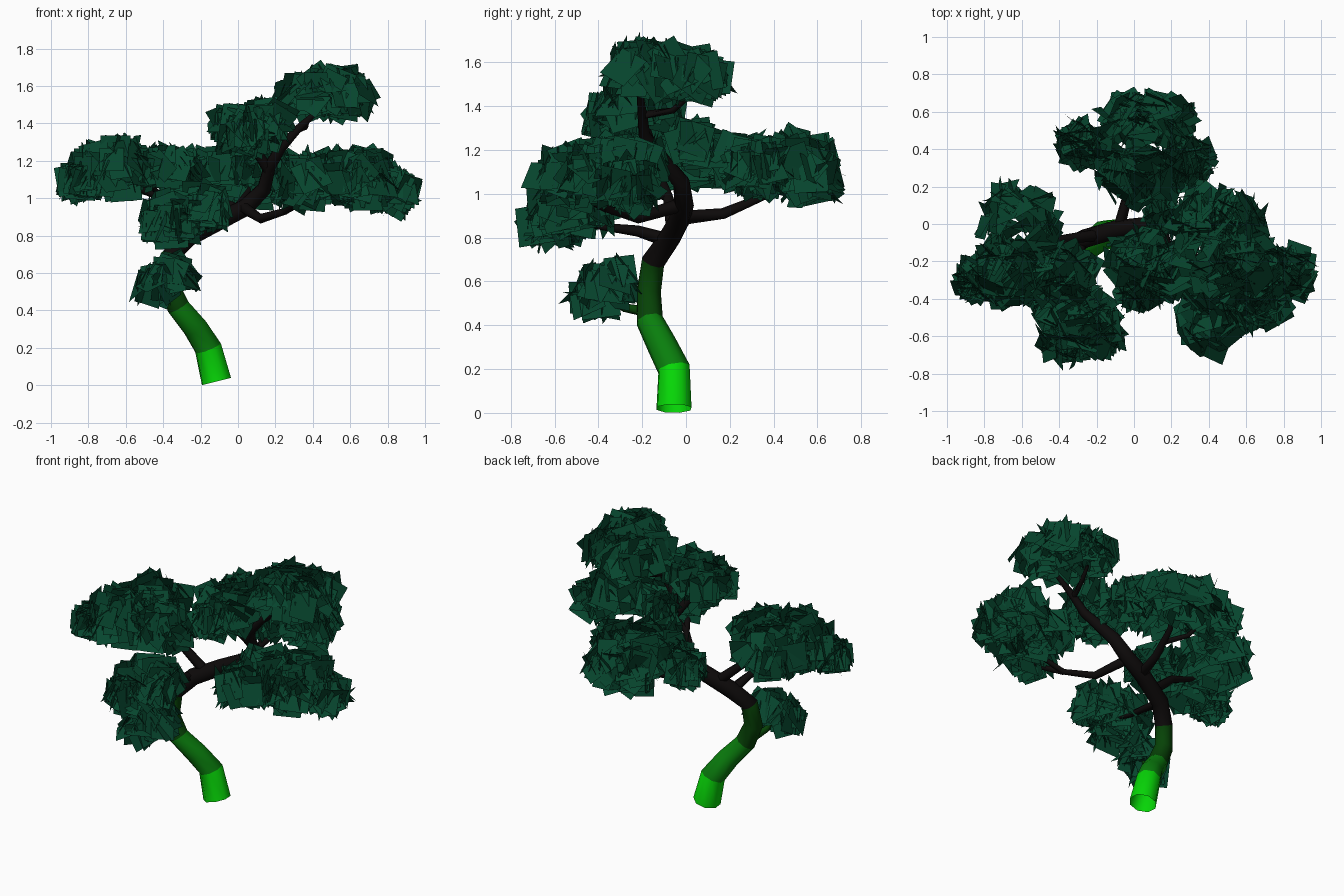
import bpy, bmesh, math, random
from mathutils import Vector, Matrix

random.seed(4)
if "Cube" in bpy.data.objects:
    bpy.data.objects.remove(bpy.data.objects["Cube"], do_unlink=True)


def material(name, rgb):
    m = bpy.data.materials.new(name)
    m.use_nodes = True
    m.diffuse_color = (*rgb, 1)
    m.node_tree.nodes["Principled BSDF"].inputs["Base Color"].default_value = (*rgb, 1)
    return m


BARK = [material("bright green bark", (0.002, 0.68, 0.002)),
        material("mid green bark", (0.003, 0.21, 0.004)),
        material("dark green bark", (0.002, 0.055, 0.002)),
        material("black bark", (0.004, 0.003, 0.003))]
LEAF = material("deep green leaves", (0.002, 0.06, 0.027))


def make_object(name, bm, mats):
    mesh = bpy.data.meshes.new(name)
    bm.to_mesh(mesh)
    bm.free()
    for m in mats:
        mesh.materials.append(m)
    obj = bpy.data.objects.new(name, mesh)
    bpy.context.collection.objects.link(obj)
    return obj


def tube(name, points, radii, mats, sides=8, slots=None):
    """Sweep a polygon along a path, open at the base and closed at the tip."""
    bm = bmesh.new()
    pts = [Vector(p) for p in points]
    rings = []
    for i, (p, r) in enumerate(zip(pts, radii)):
        d = pts[min(i + 1, len(pts) - 1)] - pts[max(i - 1, 0)]
        side = d.cross(Vector((0.3, 1, 0.1))).normalized()
        up = side.cross(d).normalized()
        angles = [math.tau * k / sides for k in range(sides)]
        rings.append([bm.verts.new(p + r * (side * math.cos(a) + up * math.sin(a))) for a in angles])
    for i in range(len(rings) - 1):
        for k in range(sides):
            n = (k + 1) % sides
            f = bm.faces.new((rings[i][k], rings[i][n], rings[i + 1][n], rings[i + 1][k]))
            f.material_index = slots[i] if slots else 0
    bm.faces.new(rings[-1]).material_index = slots[-1] if slots else 0
    bmesh.ops.recalc_face_normals(bm, faces=bm.faces)
    obj = make_object(name, bm, mats)
    bpy.ops.object.select_all(action="DESELECT")
    obj.select_set(True)
    bpy.context.view_layer.objects.active = obj
    bpy.ops.object.shade_smooth_by_angle(angle=math.radians(65))


def foliage(name, blobs, count):
    """Scatter large square leaf cards through a few ellipsoids."""
    bm = bmesh.new()
    for centre, half in blobs:
        for _ in range(count):
            size = random.uniform(0.06, 0.09)
            # even spread seen from above, domed in height
            r, yaw = math.sqrt(random.random()), random.uniform(0, math.tau)
            d = Vector((r * math.cos(yaw), r * math.sin(yaw),
                        random.uniform(-1, 1) * math.sqrt(1 - r * r)))
            reach = [max(h - 0.8 * size, 0.02) for h in half]
            pos = Vector(centre) + Vector([a * b for a, b in zip(d, reach)])
            # cards face outwards and somewhat up, loosely turned
            rot = (Matrix.Rotation(yaw + random.gauss(0, 0.45), 4, "Z")
                   @ Matrix.Rotation(math.pi / 2 - 0.3 + random.gauss(0, 0.35), 4, "Y")
                   @ Matrix.Rotation(random.gauss(0, 0.3), 4, "Z"))
            bmesh.ops.create_grid(bm, x_segments=1, y_segments=1, size=size,
                                  matrix=Matrix.Translation(pos) @ rot)
    make_object(name, bm, [LEAF])


# trunk, coloured in bands from the root upwards
tube("trunk",
     [(-0.115, -0.055, 0.02), (-0.16, -0.055, 0.2), (-0.23, -0.11, 0.31), (-0.32, -0.165, 0.42),
      (-0.375, -0.17, 0.55), (-0.36, -0.15, 0.69), (-0.27, -0.08, 0.79), (-0.1, -0.03, 0.88),
      (0.04, -0.01, 0.95), (0.14, -0.02, 1.05), (0.17, -0.12, 1.17), (0.23, -0.19, 1.27),
      (0.32, -0.2, 1.37), (0.42, -0.21, 1.46)],
     [0.084, 0.076, 0.069, 0.063, 0.058, 0.054, 0.052, 0.05, 0.046, 0.04, 0.034, 0.028, 0.022, 0.014],
     BARK, slots=[0, 1, 1, 2, 2] + [3] * 8)

# branches
BRANCHES = {
    "left_branch": [(0.03, -0.02, 0.95), (0.12, -0.22, 0.89), (0.25, -0.36, 0.93), (0.5, -0.44, 1.06)],
    "left_branch_twig": [(0.25, -0.36, 0.93), (0.33, -0.5, 1.0), (0.38, -0.58, 1.08)],
    "back_branch": [(-0.08, -0.02, 0.89), (-0.03, 0.17, 0.91), (0.02, 0.36, 0.99), (0.1, 0.5, 1.1)],
    "back_branch_twig": [(0.0, 0.26, 0.95), (-0.12, 0.36, 1.0), (-0.18, 0.4, 1.08)],
    "right_branch": [(-0.2, -0.06, 0.84), (-0.36, -0.08, 0.98), (-0.5, -0.1, 1.04), (-0.65, -0.14, 1.12)],
    "right_branch_twig": [(-0.36, -0.08, 0.98), (-0.44, -0.22, 1.04), (-0.5, -0.3, 1.1)],
    "front_branch": [(-0.28, -0.09, 0.79), (-0.3, -0.22, 0.83), (-0.3, -0.38, 0.85), (-0.28, -0.56, 0.88)],
    "upper_branch": [(0.17, -0.1, 1.14), (0.1, -0.17, 1.25), (0.05, -0.2, 1.36)],
    "crown_twig": [(0.31, -0.19, 1.36), (0.36, -0.06, 1.38), (0.38, 0.02, 1.45)],
}
for name, path in BRANCHES.items():
    thick = 0.02 if "twig" in name else 0.033
    tube(name, path, [thick * (1 - 0.22 * i) for i in range(len(path))], [BARK[3]], sides=6)
tube("low_branch", [(-0.37, -0.17, 0.46), (-0.39, -0.28, 0.48), (-0.39, -0.38, 0.55)],
     [0.025, 0.02, 0.014], [BARK[2]], sides=6)

# foliage clumps, each a few overlapping ellipsoids: centre, half size
foliage("right_foliage", [((-0.63, -0.02, 1.17), (0.26, 0.27, 0.17)),
                          ((-0.65, -0.26, 1.16), (0.29, 0.22, 0.18)),
                          ((-0.4, -0.26, 1.15), (0.24, 0.19, 0.14)),
                          ((-0.85, -0.3, 1.09), (0.14, 0.14, 0.1))], 75)
foliage("left_foliage", [((0.4, -0.52, 1.08), (0.22, 0.23, 0.16)),
                         ((0.46, -0.34, 1.14), (0.25, 0.22, 0.13)),
                         ((0.66, -0.28, 1.14), (0.22, 0.24, 0.14)),
                         ((0.66, -0.42, 1.08), (0.2, 0.17, 0.14)),
                         ((0.83, -0.26, 1.04), (0.16, 0.17, 0.13))], 60)
foliage("back_foliage", [((0.04, 0.44, 1.16), (0.33, 0.27, 0.14)),
                         ((0.04, 0.27, 1.15), (0.3, 0.2, 0.13)),
                         ((0.08, 0.56, 1.08), (0.28, 0.18, 0.15)),
                         ((-0.29, 0.44, 1.14), (0.14, 0.15, 0.12)),
                         ((0.3, 0.34, 1.11), (0.15, 0.18, 0.13))], 65)
foliage("front_foliage", [((-0.31, -0.5, 0.92), (0.27, 0.22, 0.15)),
                          ((-0.2, -0.54, 0.94), (0.19, 0.2, 0.14)),
                          ((-0.36, -0.62, 0.86), (0.2, 0.15, 0.12))], 50)
foliage("low_foliage", [((-0.34, -0.36, 0.6), (0.17, 0.17, 0.13)),
                        ((-0.45, -0.42, 0.54), (0.15, 0.15, 0.12))], 18)
foliage("crown_foliage", [((0.56, -0.18, 1.57), (0.22, 0.23, 0.15)),
                          ((0.42, -0.14, 1.57), (0.24, 0.24, 0.14)),
                          ((0.38, 0.03, 1.54), (0.21, 0.2, 0.13)),
                          ((0.55, 0.02, 1.54), (0.19, 0.18, 0.12))], 55)
foliage("upper_foliage", [((0.02, -0.2, 1.39), (0.2, 0.2, 0.14)),
                          ((0.16, -0.24, 1.4), (0.17, 0.18, 0.14)),
                          ((0.04, -0.36, 1.34), (0.17, 0.14, 0.11))], 45)
foliage("inner_foliage", [((0.15, 0.03, 1.23), (0.13, 0.12, 0.11))], 25)
